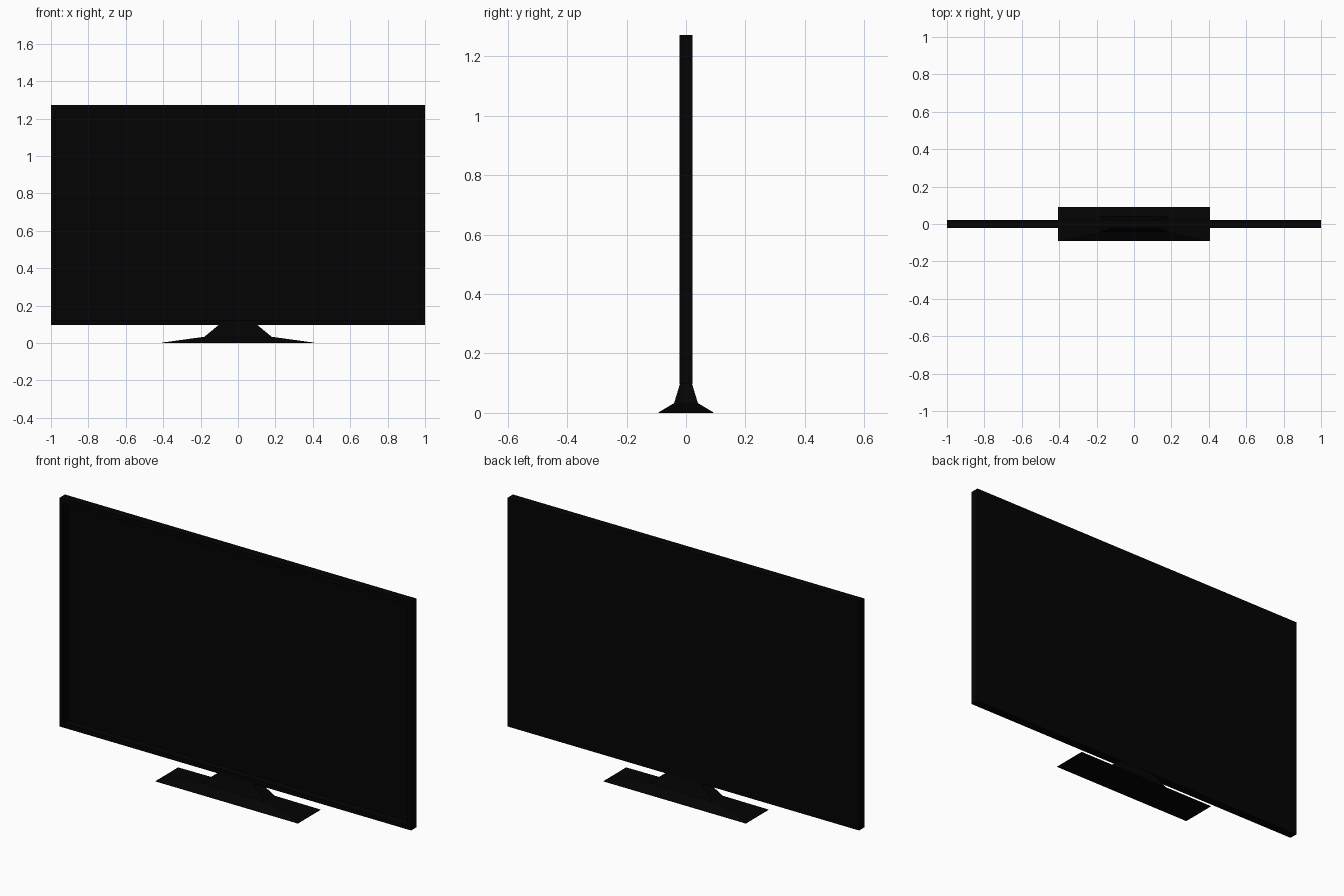
import bpy, bmesh

if "Cube" in bpy.data.objects:
    bpy.data.objects.remove(bpy.data.objects["Cube"])

black = bpy.data.materials.new("black_plastic")
black.diffuse_color = (0.001, 0.001, 0.001, 1)
black.use_nodes = True
black.node_tree.nodes["Principled BSDF"].inputs["Base Color"].default_value = black.diffuse_color


def add_object(name, bm):
    bmesh.ops.recalc_face_normals(bm, faces=bm.faces[:])
    mesh = bpy.data.meshes.new(name)
    bm.to_mesh(mesh)
    bm.free()
    mesh.materials.append(black)
    obj = bpy.data.objects.new(name, mesh)
    bpy.context.collection.objects.link(obj)
    return obj


# Flat panel with a bezel and a deeply recessed screen on the front
bm = bmesh.new()
bmesh.ops.create_cube(bm, size=1)
for v in bm.verts:
    v.co = (v.co.x * 2.0, v.co.y * 0.044, 0.685 + v.co.z * 1.176)
bm.normal_update()
front = min(bm.faces, key=lambda f: f.calc_center_median().y)
bmesh.ops.inset_region(bm, faces=[front], thickness=0.033)
# Straight walls back to the screen surface
for v in front.verts:
    v.select = True
walls = bmesh.ops.extrude_discrete_faces(bm, faces=[front])
screen = walls["faces"][0]
bmesh.ops.translate(bm, verts=screen.verts[:], vec=(0, 0.037, 0))
add_object("screen_panel", bm)

# Stand: rectangular sections lofted from the wide foot up to the neck
sections = [(0.405, 0.092, 0.0), (0.405, 0.092, 0.002),
            (0.18, 0.04, 0.033), (0.10, 0.02, 0.099)]
bm = bmesh.new()
rings = [[bm.verts.new((sx * hx, sy * hy, z))
          for sx, sy in ((-1, -1), (1, -1), (1, 1), (-1, 1))]
         for hx, hy, z in sections]
for low, high in zip(rings, rings[1:]):
    for i in range(4):
        j = (i + 1) % 4
        bm.faces.new((low[i], low[j], high[j], high[i]))
bm.faces.new(rings[0])
bm.faces.new(rings[-1])
add_object("stand", bm)
